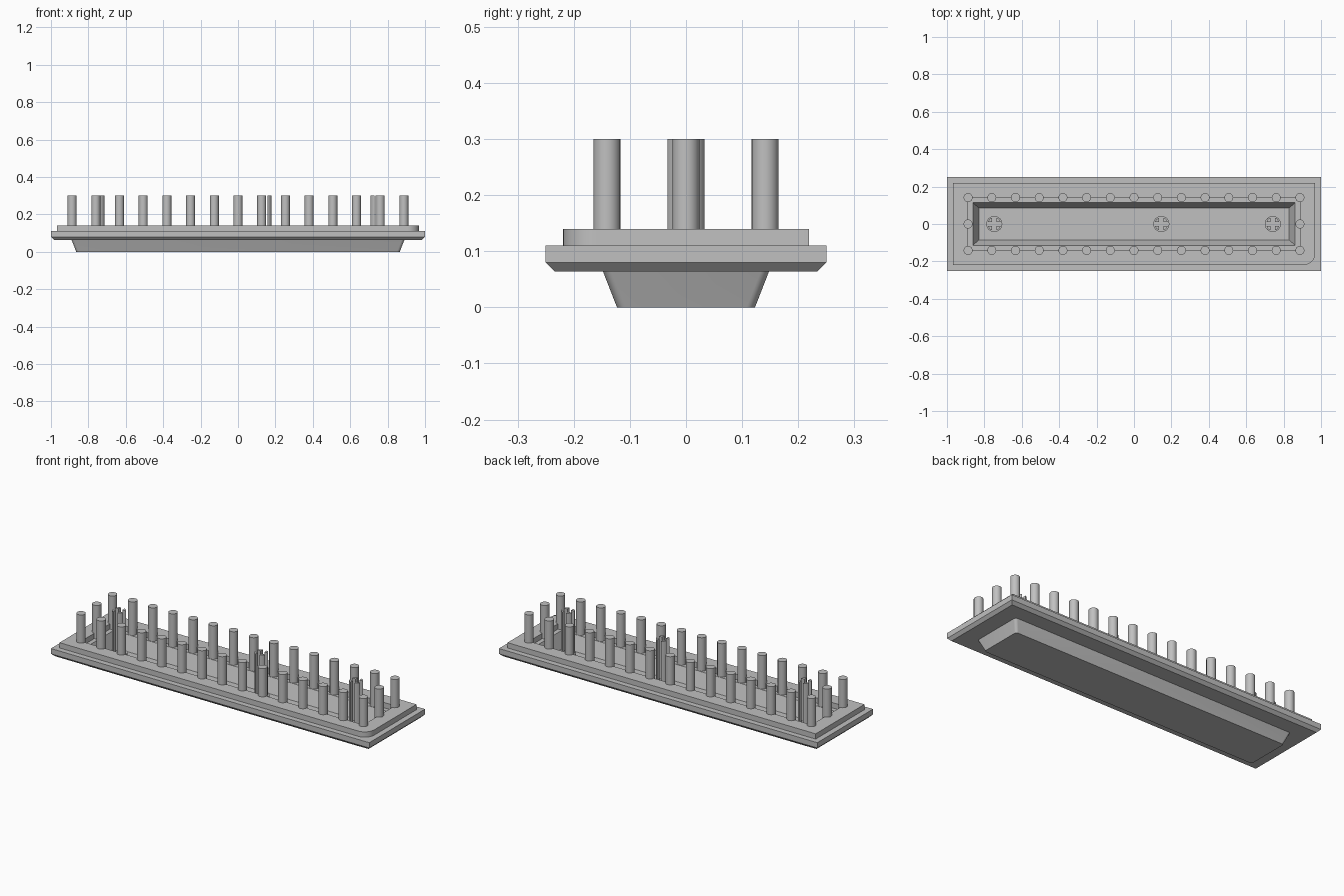
import bpy, bmesh
from math import pi, sin, cos, asin
from mathutils import Matrix

cube = bpy.data.objects.get("Cube")
if cube:
    bpy.data.objects.remove(cube, do_unlink=True)

grey = bpy.data.materials.new("plain grey")
grey.use_nodes = True
colour = (0.53, 0.53, 0.53, 1)
grey.diffuse_color = colour
grey.node_tree.nodes["Principled BSDF"].inputs["Base Color"].default_value = colour


def finish(name, bm, smooth=False):
    bmesh.ops.recalc_face_normals(bm, faces=bm.faces)
    mesh = bpy.data.meshes.new(name)
    bm.to_mesh(mesh)
    bm.free()
    obj = bpy.data.objects.new(name, mesh)
    bpy.context.collection.objects.link(obj)
    mesh.materials.append(grey)
    if smooth:
        bpy.ops.object.select_all(action='DESELECT')
        obj.select_set(True)
        bpy.context.view_layer.objects.active = obj
        bpy.ops.object.shade_smooth_by_angle(angle=pi / 5)
    return obj


def outline(hx, hy, radii=(0, 0, 0, 0), steps=6):
    """Counter-clockwise rectangle from the +x +y corner, each corner with its own radius."""
    points = []
    for i, ((sx, sy), r) in enumerate(zip(((1, 1), (-1, 1), (-1, -1), (1, -1)), radii)):
        for k in range(steps + 1 if r else 1):
            a = (i + k / steps) * pi / 2
            points.append((sx * (hx - r) + r * cos(a) * bool(r),
                           sy * (hy - r) + r * sin(a) * bool(r)))
    return points


def loft(bm, rings, cap_start=False, cap_end=False):
    loops = [[bm.verts.new((x, y, z)) for x, y in pts] for pts, z in rings]
    for a, b in zip(loops, loops[1:]):
        for i in range(len(a)):
            j = (i + 1) % len(a)
            bm.faces.new((a[i], a[j], b[j], b[i]))
    if cap_start:
        bm.faces.new(loops[0][::-1])
    if cap_end:
        bm.faces.new(loops[-1])


def cylinder(bm, x, y, r, z0, z1):
    bmesh.ops.create_cone(bm, cap_ends=True, segments=24, radius1=r, radius2=r, depth=z1 - z0,
                          matrix=Matrix.Translation((x, y, (z0 + z1) / 2)))


FLANGE_TOP, RIM_TOP, PIN_TOP, FLOOR = 0.11, 0.14, 0.30, 0.03
UNDERSIDE = 0.064

# Tapered tub below the flange
bm = bmesh.new()
soft = (0.015,) * 4
loft(bm, [(outline(0.865, 0.123, soft), 0), (outline(0.89, 0.148, soft), UNDERSIDE)], cap_start=True)
finish("lower_tub", bm, smooth=True)

# Flange with chamfered underside, running inward to the sloped well
bm = bmesh.new()
loft(bm, [(outline(0.88, 0.14), UNDERSIDE),
          (outline(0.984, 0.234), UNDERSIDE),
          (outline(1, 0.25), 0.08),
          (outline(1, 0.25), FLANGE_TOP),
          (outline(0.862, 0.115), FLANGE_TOP),
          (outline(0.83, 0.085), FLOOR)], cap_end=True)
finish("flange_and_well", bm)

# Raised frame with one rounded corner
curve = bpy.data.curves.new("raised_frame", 'CURVE')
curve.dimensions, curve.fill_mode = '2D', 'BOTH'
curve.extrude = (RIM_TOP - FLANGE_TOP) / 2
for pts in (outline(0.968, 0.219, (0, 0, 0, 0.06), 10), outline(0.887, 0.142)):
    spline = curve.splines.new('POLY')
    spline.points.add(len(pts) - 1)
    for p, (x, y) in zip(spline.points, pts):
        p.co = (x, y, 0, 1)
    spline.use_cyclic_u = True
curve.materials.append(grey)
frame = bpy.data.objects.new("raised_frame", curve)
frame.location.z = (RIM_TOP + FLANGE_TOP) / 2
bpy.context.collection.objects.link(frame)
bpy.ops.object.select_all(action='DESELECT')
frame.select_set(True)
bpy.context.view_layer.objects.active = frame
bpy.ops.object.convert(target='MESH')
bpy.ops.object.shade_smooth_by_angle(angle=pi / 6)

# Pins: two long rows and one at the middle of each end
bm = bmesh.new()
end = 0.887
spots = [(end * k / 7, side * 0.141) for k in range(-7, 8) for side in (-1, 1)]
for x, y in spots + [(-end, 0), (end, 0)]:
    cylinder(bm, x, y, 0.024, FLANGE_TOP - 0.01, PIN_TOP)
finish("edge_pins", bm, smooth=True)

# Split posts: four quarter prongs around a cross slot, on a round boss
radius, slot = 0.0355, 0.012
first = asin(slot / radius)
for n, px in enumerate((-0.747, 0.146, 0.742)):
    bm = bmesh.new()
    cylinder(bm, px, 0, 0.043, FLOOR - 0.01, 0.06)
    for q in range(4):
        quarter = [(slot, slot)]
        for k in range(7):
            a = first + (pi / 2 - 2 * first) * k / 6
            quarter.append((radius * cos(a), radius * sin(a)))
        c, s = cos(q * pi / 2), sin(q * pi / 2)
        pts = [(px + c * x - s * y, s * x + c * y) for x, y in quarter]
        loft(bm, [(pts, 0.05), (pts, PIN_TOP)], cap_start=True, cap_end=True)
    finish(f"split_post_{n + 1}", bm, smooth=True)
